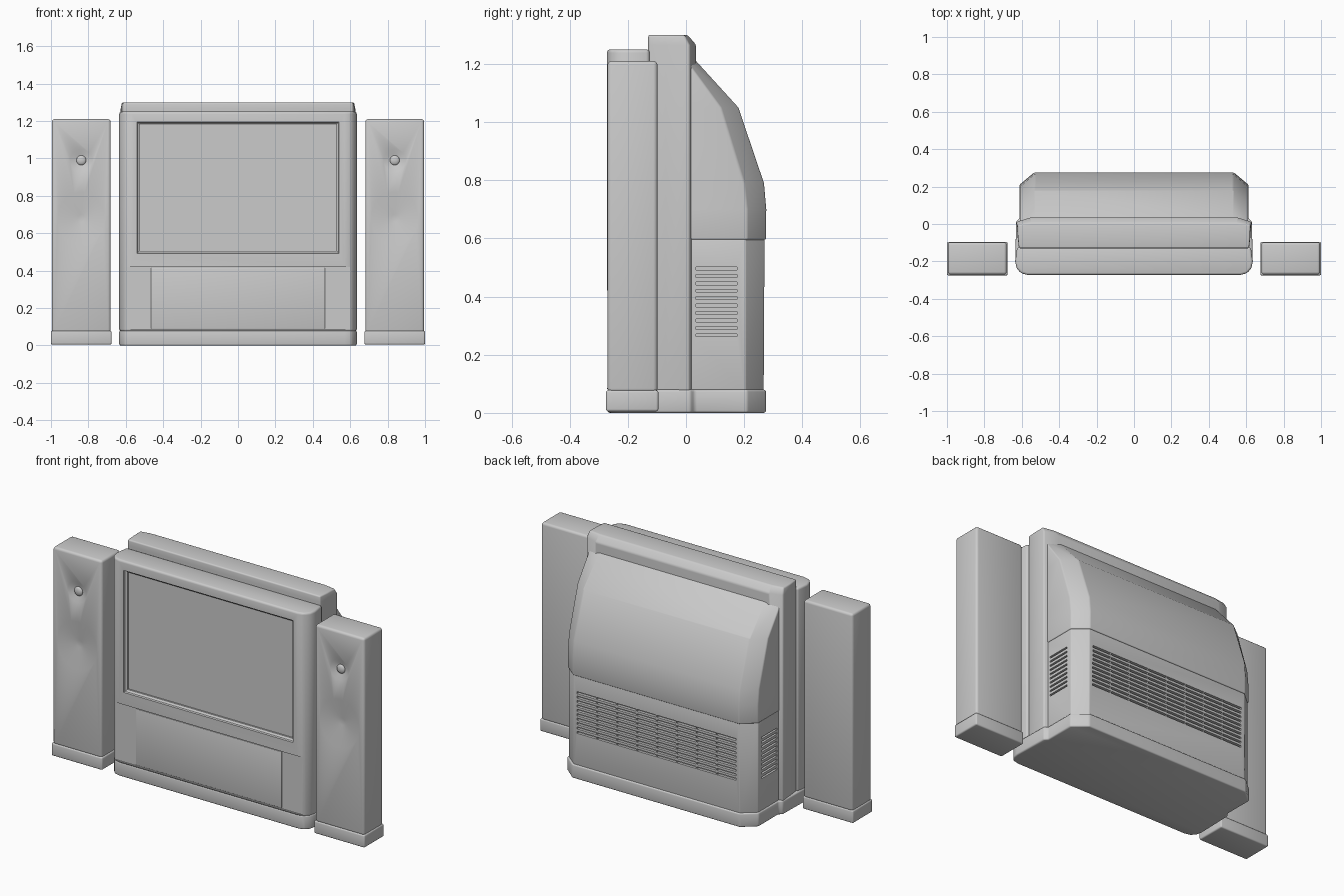
import bpy, bmesh, math
from mathutils import Matrix

if "Cube" in bpy.data.objects:
    bpy.data.objects.remove(bpy.data.objects["Cube"])


def finish(name, bm, bevel=0.0):
    bmesh.ops.recalc_face_normals(bm, faces=bm.faces)
    me = bpy.data.meshes.new(name)
    bm.to_mesh(me)
    bm.free()
    ob = bpy.data.objects.new(name, me)
    bpy.context.collection.objects.link(ob)
    if bevel:
        m = ob.modifiers.new("bevel", 'BEVEL')
        m.width, m.segments = bevel, 3
        m.limit_method, m.angle_limit = 'ANGLE', math.radians(35)
    return ob


def add_box(bm, x0, x1, y0, y1, z0, z1):
    mat = Matrix.Translation(((x0 + x1) / 2, (y0 + y1) / 2, (z0 + z1) / 2)) \
        @ Matrix.Diagonal((x1 - x0, y1 - y0, z1 - z0, 1))
    bmesh.ops.create_cube(bm, size=1, matrix=mat)


def box(name, *dims, bevel=0.0):
    bm = bmesh.new()
    add_box(bm, *dims)
    return finish(name, bm, bevel)


def loft(name, rings, bevel=0.0):
    bm = bmesh.new()
    vs = [[bm.verts.new(p) for p in r] for r in rings]
    n = len(vs[0])
    for a, b in zip(vs, vs[1:]):
        for i in range(n):
            j = (i + 1) % n
            bm.faces.new((a[i], a[j], b[j], b[i]))
    bm.faces.new(vs[0][::-1])
    bm.faces.new(vs[-1])
    return finish(name, bm, bevel)


def plan(half, z):
    """Mirror a right-hand half outline into a full ring at height z."""
    return [(x, y, z) for x, y in half] + [(-x, y, z) for x, y in reversed(half)]


def cut(ob, cutter):
    m = ob.modifiers.new("cut", 'BOOLEAN')
    m.operation, m.object, m.solver = 'DIFFERENCE', cutter, 'EXACT'
    cutter.hide_render = True
    apply(ob)
    bpy.data.objects.remove(cutter)


def apply(ob):
    bpy.context.view_layer.objects.active = ob
    for m in list(ob.modifiers):
        bpy.ops.object.modifier_apply(modifier=m.name)


def rect(hx, y, z0, z1):
    return [(-hx, y, z0), (hx, y, z0), (hx, y, z1), (-hx, y, z1)]


# front cabinet with rounded front corners
front = [(0.57, -0.272), (0.605, -0.263), (0.628, -0.235), (0.635, -0.2), (0.625, -0.125)]
cab = loft("front_cabinet", [plan(front, 0.075), plan(front, 1.25)], 0.012)
# stepped screen opening
cut(cab, loft("screen_cutter", [rect(0.548, -0.30, 0.484, 1.202),
                                rect(0.538, -0.262, 0.494, 1.193),
                                rect(0.527, -0.255, 0.505, 1.183),
                                rect(0.527, -0.245, 0.505, 1.183)]))
# recessed lower front and its grille panel
cut(cab, box("lower_cutter", -0.598, 0.598, -0.3, -0.262, 0.085, 0.42))
box("lower_grille_panel", -0.465, 0.465, -0.267, -0.25, 0.09, 0.415, bevel=0.003)

# middle frame, taller than the cabinet, sloped at its back top edge
mid = [(0.615, -0.13), (0.622, -0.07), (0.628, 0.012), (0.55, 0.035)]
mid_top = [(0.615, -0.13), (0.62, -0.07), (0.62, -0.005), (0.55, 0.005)]
loft("middle_frame", [plan(mid, 0.075), plan(mid, 1.265), plan(mid_top, 1.30)], 0.008)


# rear housing: chamfered corners, sloping upper back
def rear_ring(z, back, side, w=0.608, inner=0.53):
    return plan([(w, -0.01), (w, side), (inner, back)], z)


loft("rear_upper_housing", [rear_ring(0.595, 0.275, 0.21), rear_ring(0.70, 0.276, 0.21),
                            rear_ring(0.79, 0.268, 0.20), rear_ring(1.05, 0.18, 0.12),
                            rear_ring(1.215, 0.03, 0.0)], 0.008)
vent = loft("rear_vent_housing", [rear_ring(0.07, 0.267, 0.205, 0.605),
                                  rear_ring(0.597, 0.27, 0.205, 0.605)], 0.004)
bm = bmesh.new()
for r in range(10):
    z = 0.262 + r * 0.0255
    for s in (-1, 1):
        xs = sorted((s * 0.592, s * 0.65))
        add_box(bm, *xs, 0.035, 0.175, z, z + 0.010)
    for c in range(8):
        x = -0.508 + c * 0.1275
        add_box(bm, x, x + 0.1235, 0.253, 0.30, z, z + 0.012)
cut(vent, finish("slot_cutter", bm))

# plinth under the whole set
base = [(0.57, -0.27), (0.605, -0.262), (0.628, -0.235), (0.635, -0.2), (0.63, 0.015),
        (0.612, 0.03), (0.612, 0.21), (0.535, 0.275)]
loft("plinth", [plan(base, 0.0), plan(base, 0.08)], 0.008)


# conical recess cutter opening toward the front
def dish(x, z, r_face, r_in, depth, sx=1.0):
    bm = bmesh.new()
    slope = (r_face - r_in) / depth
    mat = Matrix.Translation((x, -0.27 + depth / 2 - 0.005, z)) \
        @ Matrix.Diagonal((sx, 1, 1, 1)) @ Matrix.Rotation(-math.pi / 2, 4, 'X')
    bmesh.ops.create_cone(bm, cap_ends=True, segments=40, radius1=r_face + slope * 0.01,
                          radius2=r_in, depth=depth + 0.01, matrix=mat)
    return finish("dish_cutter", bm)


# pair of tower speakers
for s, side in ((-1, "left"), (1, "right")):
    cx = s * 0.838
    body = box(side + "_speaker_body", cx - 0.157, cx + 0.157, -0.27, -0.098, 0.07, 1.21,
               bevel=0.014)
    cut(body, dish(cx, 0.68, 0.14, 0.02, 0.025, 0.9))
    cut(body, dish(cx, 0.99, 0.06, 0.035, 0.014))
    bm = bmesh.new()
    bmesh.ops.create_uvsphere(bm, u_segments=24, v_segments=12, radius=1,
                              matrix=Matrix.Translation((cx, -0.257, 0.99))
                              @ Matrix.Diagonal((0.026, 0.012, 0.026, 1)))
    finish(side + "_tweeter_dome", bm)
    box(side + "_speaker_base", cx - 0.162, cx + 0.162, -0.275, -0.095, 0.005, 0.078,
        bevel=0.008)

# smooth shading with sharp edges kept
for ob in list(bpy.context.scene.objects):
    apply(ob)
    bpy.ops.object.select_all(action='DESELECT')
    ob.select_set(True)
    bpy.ops.object.shade_smooth_by_angle(angle=math.radians(30))
